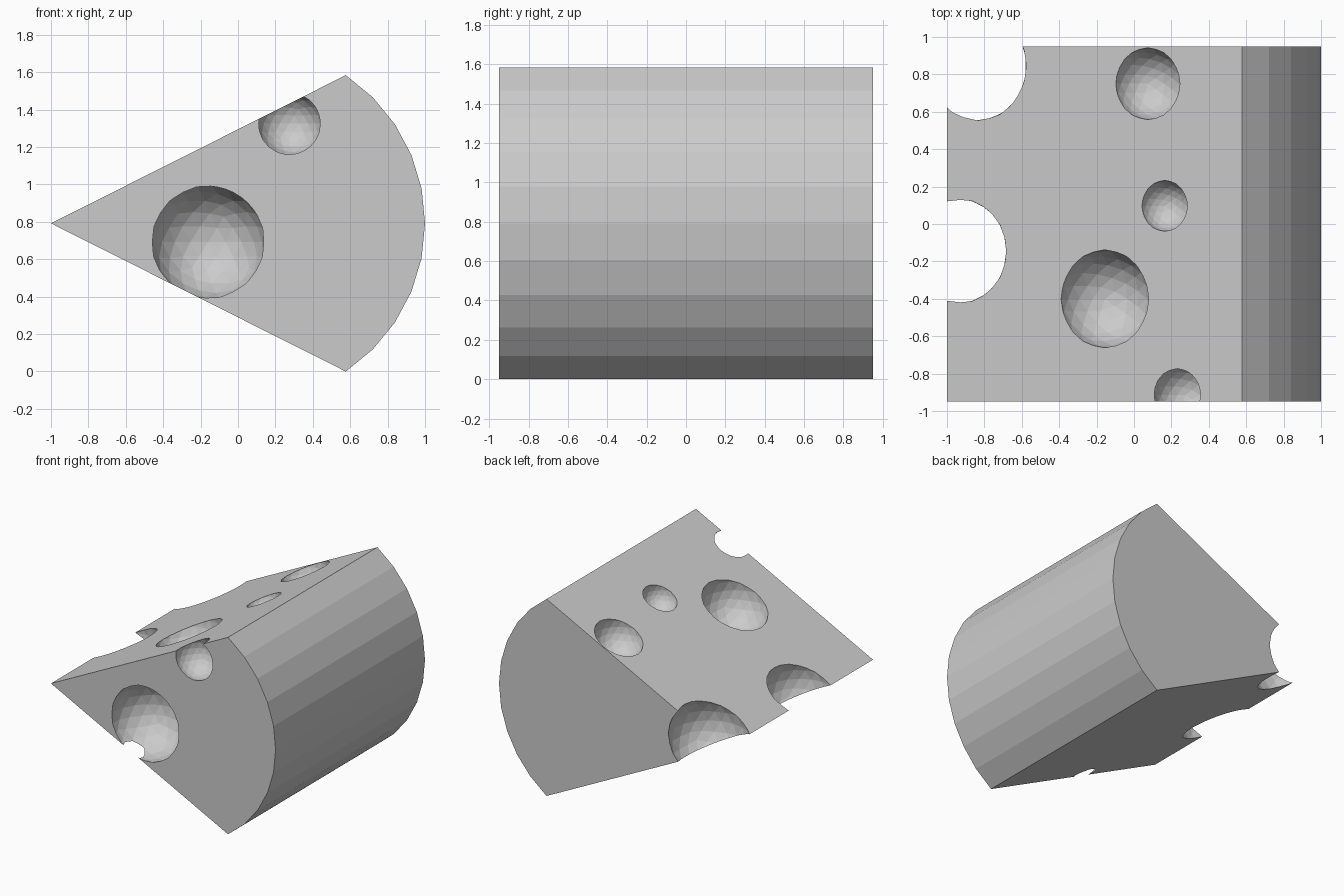
import bpy
import bmesh
from math import sin, cos, radians

if "Cube" in bpy.data.objects:
    bpy.data.objects.remove(bpy.data.objects["Cube"])

R, CX, CZ, HALF = 0.953, 0.047, 0.792, 0.95

# Wedge profile: sharp tip on the left, faceted arc (32-sided circle) on the right
profile = [(-1.0, CZ)]
for i in range(11):
    a = radians(-56.25 + 11.25 * i)
    profile.append((CX + R * cos(a), CZ + R * sin(a)))

bm = bmesh.new()
face = bm.faces.new([bm.verts.new((x, -HALF, z)) for x, z in profile])
ext = bmesh.ops.extrude_face_region(bm, geom=[face])
moved = [v for v in ext["geom"] if isinstance(v, bmesh.types.BMVert)]
bmesh.ops.translate(bm, verts=moved, vec=(0, 2 * HALF, 0))
bmesh.ops.recalc_face_normals(bm, faces=bm.faces)
mesh = bpy.data.meshes.new("cheese_wedge")
bm.to_mesh(mesh)
bm.free()
wedge = bpy.data.objects.new("cheese_wedge", mesh)
bpy.context.collection.objects.link(wedge)


def top_z(x):
    """Height of the sloped top face."""
    return CZ + 0.5 * (x + 1)


# Round holes: x, y, z, radius
holes = [
    (-0.16, -0.91, 0.692, 0.304),           # front face, breaks through underside
    (0.275, -0.913, 1.325, 0.17),           # front top edge
    (-0.155, -0.40, top_z(-0.155), 0.262),  # top face, large
    (0.165, 0.097, top_z(0.165), 0.136),    # top face, small
    (0.075, 0.75, top_z(0.075), 0.192),     # top face, rear
    (-0.912, -0.145, CZ, 0.28),             # tip edge
    (-0.794, 0.845, CZ, 0.306),             # tip rear corner
]

cutters = []
for i, (x, y, z, r) in enumerate(holes):
    bpy.ops.mesh.primitive_ico_sphere_add(subdivisions=3, radius=r, location=(x, y, z))
    cutter = bpy.context.object
    cutter.name = f"hole_cutter_{i + 1}"
    cutter.hide_render = True
    cutters.append(cutter)
    mod = wedge.modifiers.new(f"hole_{i + 1}", "BOOLEAN")
    mod.operation = "DIFFERENCE"
    mod.solver = "EXACT"
    mod.object = cutter

# Apply the cuts and discard the cutters
bpy.ops.object.select_all(action="DESELECT")
bpy.context.view_layer.objects.active = wedge
wedge.select_set(True)
for mod in list(wedge.modifiers):
    bpy.ops.object.modifier_apply(modifier=mod.name)
for cutter in cutters:
    bpy.data.objects.remove(cutter, do_unlink=True)
bpy.ops.object.shade_flat()
